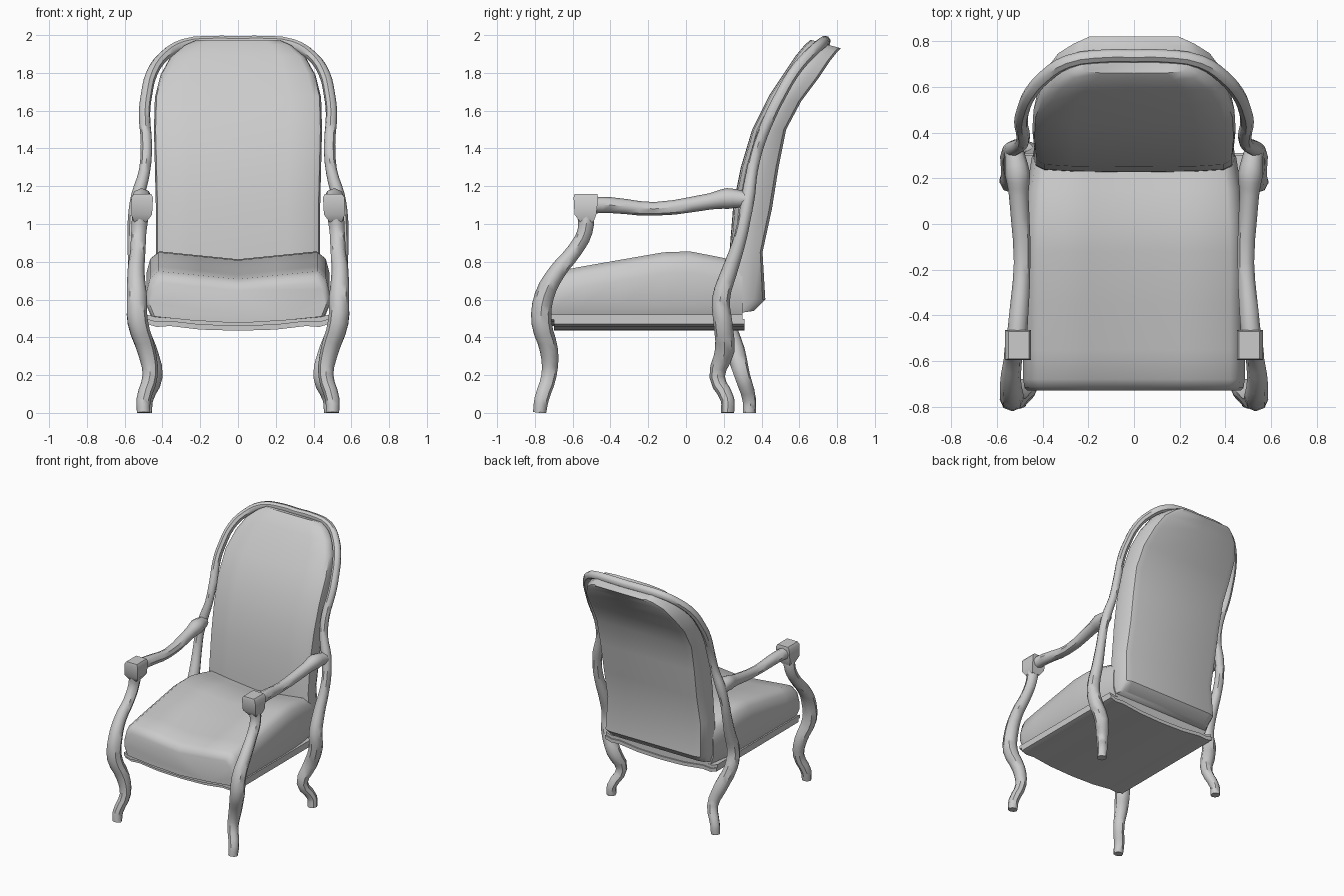
import bpy, bmesh
from math import radians

if "Cube" in bpy.data.objects:
    bpy.data.objects.remove(bpy.data.objects["Cube"])


def finish(name, mesh, angle=45):
    ob = bpy.data.objects.new(name, mesh)
    bpy.context.collection.objects.link(ob)
    bpy.ops.object.select_all(action='DESELECT')
    ob.select_set(True)
    bpy.context.view_layer.objects.active = ob
    bpy.ops.object.shade_smooth_by_angle(angle=radians(angle))
    return ob


def loft(name, rings, angle=45):
    bm = bmesh.new()
    vs = [[bm.verts.new(p) for p in r] for r in rings]
    n = len(vs[0])
    for a, b in zip(vs, vs[1:]):
        for i in range(n):
            bm.faces.new((a[i], a[(i + 1) % n], b[(i + 1) % n], b[i]))
    bm.faces.new(vs[0])
    bm.faces.new(vs[-1])
    bmesh.ops.recalc_face_normals(bm, faces=bm.faces)
    me = bpy.data.meshes.new(name)
    bm.to_mesh(me)
    bm.free()
    return finish(name, me, angle)


def tube(name, pts, res=3):
    """Smooth tube through (x, y, z, radius) points."""
    cu = bpy.data.curves.new(name, 'CURVE')
    cu.dimensions = '3D'
    cu.bevel_depth = 1.0
    cu.bevel_resolution = 2
    cu.resolution_u = res
    cu.use_fill_caps = True
    sp = cu.splines.new('BEZIER')
    sp.bezier_points.add(len(pts) - 1)
    for bp, p in zip(sp.bezier_points, pts):
        bp.co = p[:3]
        bp.radius = p[3]
        bp.handle_left_type = bp.handle_right_type = 'AUTO'
    tmp = bpy.data.objects.new(name + "_path", cu)
    bpy.context.collection.objects.link(tmp)
    dg = bpy.context.evaluated_depsgraph_get()
    me = bpy.data.meshes.new_from_object(tmp.evaluated_get(dg))
    bpy.data.objects.remove(tmp)
    for v in me.vertices:
        v.co.z = max(v.co.z, 0)
    return finish(name, me)


def mirrored(half):
    """Close a half section (first and last on x = 0) across x."""
    return half + [(-x, *r) for x, *r in half[-2:0:-1]]


# Seat cushion: sections along y, top dips in the middle
def seat_ring(y, zt, s):
    half = [(0, .475), (.25, .49), (.46 * s, .51), (.485 * s, .57), (.485 * s, zt - .11),
            (.465 * s, zt - .035), (.42 * s, zt), (.2, zt - .022), (0, zt - .042)]
    return [(x, y, z) for x, z in mirrored(half)]


loft("seat_cushion", [seat_ring(*r) for r in (
    (-.73, .69, .96), (-.715, .725, .99), (-.68, .75, 1), (-.55, .775, 1), (-.35, .81, 1),
    (-.12, .85, 1), (.02, .855, .99), (.15, .83, .97), (.3, .80, .92))])


# Back cushion: leaning, round-topped sections (half width, front y z, back y z)
def back_ring(w, fy, fz, by, bz):
    half = [(0, 0), (.6 * w, .01), (.9 * w, .05), (.98 * w, .15), (w, .35),
            (.97 * w, .7), (.92 * w, .93), (.82 * w, 1), (0, 1)]
    return [(x, fy + (by - fy) * t, fz + (bz - fz) * t) for x, t in mirrored(half)]


loft("back_cushion", [back_ring(*r) for r in (
    (.43, .22, .52, .36, .54), (.445, .22, .60, .42, .60), (.435, .23, .85, .405, .85),
    (.435, .25, 1.1, .455, 1.08), (.44, .29, 1.3, .49, 1.3), (.445, .35, 1.5, .53, 1.5),
    (.44, .44, 1.68, .61, 1.65), (.41, .52, 1.8, .70, 1.77), (.36, .58, 1.89, .76, 1.86),
    (.29, .63, 1.95, .80, 1.91), (.24, .66, 1.975, .82, 1.93))])

# Seat rail: serpentine moulded slab running front to back
wave = [(-.48, .035), (-.43, .02), (-.36, .025), (-.2, .006), (0, 0)]
wave += [(-x, z) for x, z in wave[-2::-1]]


def rail(name, y0, y1, lo, hi):
    section = [(x, z + lo) for x, z in wave] + [(x, z + hi) for x, z in wave[::-1]]
    loft(name, [[(x, y, z) for x, z in section] for y in (y0, y1)], 30)


rail("seat_rail_lower", -.70, .31, .435, .462)
rail("seat_rail_upper", -.72, .30, .46, .485)

# Back frame: one bent rod from rear foot over the top to the other rear foot
side = [(.49, .22, 0, .035), (.485, .22, .07, .036), (.44, .165, .19, .041),
        (.48, .205, .33, .052), (.535, .195, .48, .05), (.54, .185, .60, .048),
        (.54, .23, .75, .042), (.55, .28, .90, .035), (.55, .31, 1.03, .033),
        (.53, .33, 1.15, .036), (.495, .35, 1.28, .03), (.485, .385, 1.42, .03),
        (.495, .45, 1.58, .03), (.485, .50, 1.68, .03), (.455, .57, 1.80, .03),
        (.39, .645, 1.89, .03), (.29, .71, 1.95, .03), (.12, .735, 1.967, .03)]
other = [(-x, y, z, r) for x, y, z, r in side]
for i, y in enumerate((.335, .335, .30, .26, .21)):  # this rear leg kicks further back
    other[i] = (other[i][0], y, *other[i][2:])
tube("back_frame_and_rear_legs", side + [(0, .735, 1.965, .03)] + other[::-1])

# Front legs, arms and arm ends on both sides
front = [(.50, -.775, 0, .035), (.50, -.765, .07, .038), (.465, -.725, .20, .04),
         (.485, -.725, .33, .048), (.53, -.765, .48, .054), (.535, -.75, .62, .052),
         (.54, -.68, .75, .045), (.53, -.59, .86, .04), (.525, -.535, .96, .04),
         (.515, -.53, 1.06, .045)]
arm = [(.515, -.52, 1.10, .045), (.505, -.40, 1.10, .042), (.49, -.17, 1.08, .036),
       (.505, .13, 1.12, .043), (.51, .22, 1.135, .055), (.525, .32, 1.13, .042)]
# Arm end: flared block (z, x min, x max, y min, y max)
block = [(1.01, .485, .55, -.56, -.49), (1.05, .455, .565, -.59, -.475),
         (1.14, .45, .565, -.595, -.465), (1.16, .46, .55, -.59, -.47)]
for s, tag in ((1, "right"), (-1, "left")):
    tube("front_leg_" + tag, [(s * x, y, z, r) for x, y, z, r in front])
    tube("arm_" + tag, [(s * x, y, z, r) for x, y, z, r in arm])
    loft("arm_end_" + tag, [[(s * a, c, z), (s * b, c, z), (s * b, d, z), (s * a, d, z)]
                            for z, a, b, c, d in block], 50)
